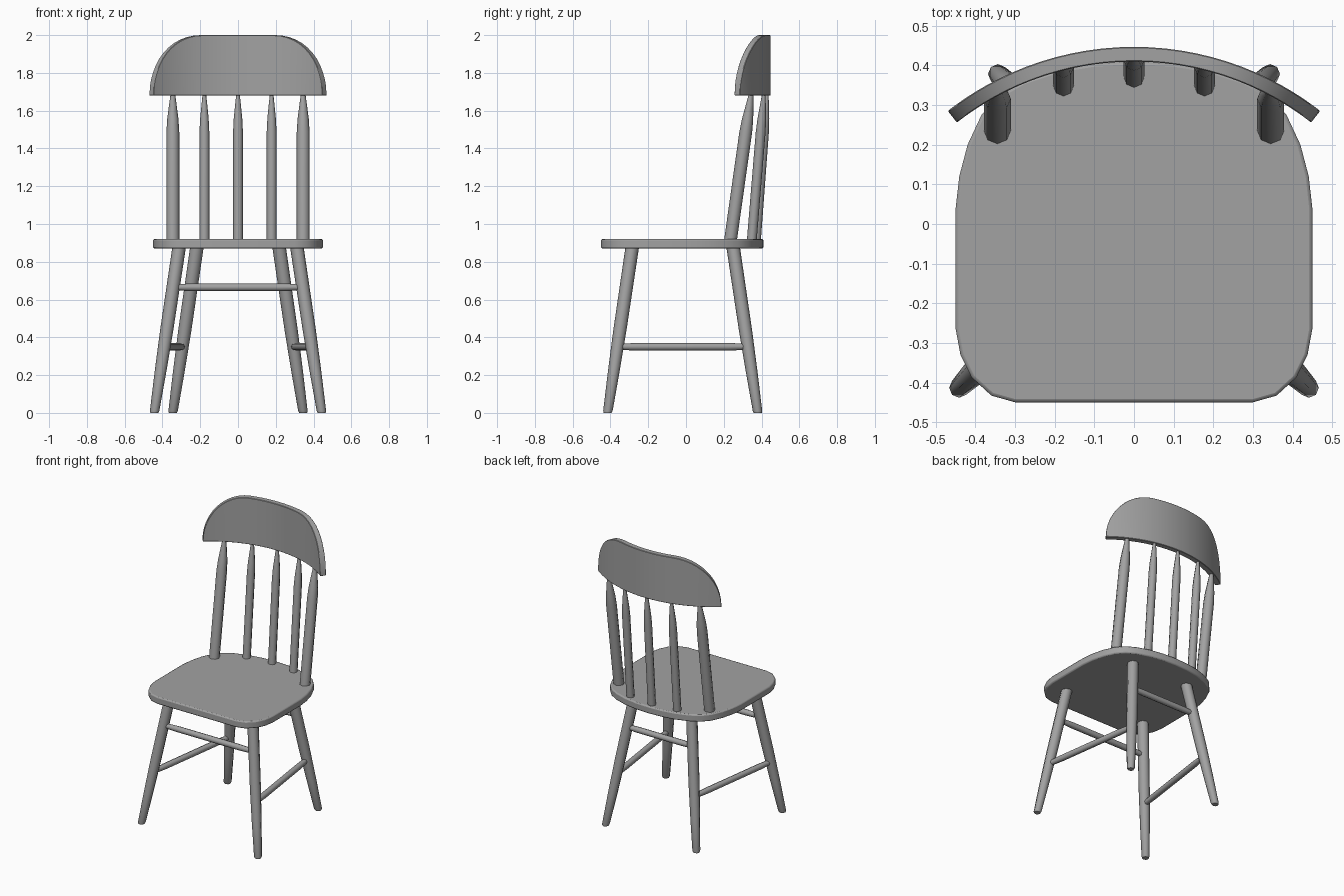
import bpy
import bmesh
import math
from mathutils import Vector

cube = bpy.data.objects.get("Cube")
if cube:
    bpy.data.objects.remove(cube, do_unlink=True)

# One painted-wood colour for the whole chair
wood = bpy.data.materials.new("grey_wood")
wood.use_nodes = True
GREY = (0.36, 0.36, 0.36, 1)
wood.diffuse_color = GREY
wood.node_tree.nodes["Principled BSDF"].inputs["Base Color"].default_value = GREY


def finish(name, bm, bevel=0, segments=2):
    """Turn a bmesh into a smooth-shaded object with optional bevel."""
    bmesh.ops.recalc_face_normals(bm, faces=bm.faces)
    mesh = bpy.data.meshes.new(name)
    bm.to_mesh(mesh)
    bm.free()
    mesh.materials.append(wood)
    obj = bpy.data.objects.new(name, mesh)
    bpy.context.collection.objects.link(obj)
    if bevel:
        mod = obj.modifiers.new("soft_edge", "BEVEL")
        mod.width = bevel
        mod.segments = segments
        mod.limit_method = "ANGLE"
        mod.angle_limit = math.radians(50)
    bpy.ops.object.select_all(action="DESELECT")
    obj.select_set(True)
    bpy.context.view_layer.objects.active = obj
    bpy.ops.object.shade_smooth_by_angle(angle=math.radians(50))
    return obj


def turned_rod(name, start, end, profile, level=True, sides=8):
    """Rod from start to end; profile lists (fraction, radius).
    Level rods keep horizontal rings so their ends sit flat."""
    start, end = Vector(start), Vector(end)
    axis = end - start
    if level:
        u, v = Vector((1, 0, 0)), Vector((0, 1, 0))
    else:
        u = axis.cross(Vector((0, 0, 1))).normalized()
        v = axis.cross(u).normalized()
    bm = bmesh.new()
    rings = []
    for t, r in profile:
        centre = start + axis * t
        angles = [math.tau * i / sides for i in range(sides)]
        rings.append([bm.verts.new(centre + u * r * math.cos(a) + v * r * math.sin(a))
                      for a in angles])
    for a, b in zip(rings, rings[1:]):
        for i in range(sides):
            j = (i + 1) % sides
            bm.faces.new((a[i], a[j], b[j], b[i]))
    bm.faces.new(rings[0])
    bm.faces.new(rings[-1])
    return finish(name, bm)


# Seat: half outline mirrored, then extruded
half = [(0.30, -0.45), (0.36, -0.433), (0.41, -0.387), (0.438, -0.33), (0.45, -0.265),
        (0.45, 0.04), (0.441, 0.12), (0.42, 0.20), (0.385, 0.275), (0.34, 0.325),
        (0.28, 0.36), (0.19, 0.39), (0.10, 0.405)]
outline = half + [(0, 0.41)] + [(-x, y) for x, y in reversed(half)]
bm = bmesh.new()
face = bm.faces.new([bm.verts.new((x, y, 0.87)) for x, y in outline])
top = bmesh.ops.extrude_face_region(bm, geom=[face])["geom"]
bmesh.ops.translate(bm, vec=(0, 0, 0.05),
                    verts=[g for g in top if isinstance(g, bmesh.types.BMVert)])
finish("seat", bm, bevel=0.008)

# Legs: splayed and tapering towards the foot
LEG_TOP = 0.875
LEG_PROFILE = [(0, 0.021), (0.012, 0.025), (0.25, 0.031), (0.5, 0.035), (1, 0.036)]
LEGS = {"front": (Vector((0.443, -0.415, 0)), Vector((0.312, -0.285, LEG_TOP))),
        "back": (Vector((0.345, 0.38, 0)), Vector((0.218, 0.25, LEG_TOP)))}


def leg_point(end, side, z):
    foot, head = LEGS[end]
    p = foot.lerp(head, z / LEG_TOP)
    return Vector((p.x * side, p.y, p.z))


STRETCHER = [(0, 0.016), (0.15, 0.02), (0.85, 0.02), (1, 0.016)]
for side, label in ((1, "left"), (-1, "right")):
    for end in LEGS:
        turned_rod(f"{end}_{label}_leg", leg_point(end, side, 0),
                   leg_point(end, side, LEG_TOP), LEG_PROFILE)
    turned_rod(f"{label}_stretcher", leg_point("front", side, 0.35),
               leg_point("back", side, 0.35), STRETCHER, level=False)
for end in LEGS:
    turned_rod(f"{end}_stretcher", leg_point(end, -1, 0.665),
               leg_point(end, 1, 0.665), STRETCHER, level=False)

# Spindles: x, base y, top y, radius
SPINDLES = [("centre", 0, 0.37, 0.428, 0.026), ("inner", 0.178, 0.348, 0.412, 0.026),
            ("outer", 0.345, 0.235, 0.345, 0.034)]
for label, x, y0, y1, r in SPINDLES:
    for side in ((1, -1) if x else (1,)):
        name = label + ("_left" if side > 0 else "_right") * bool(x) + "_spindle"
        turned_rod(name, (x * side, y0, 0.91), (x * side, y1, 1.69),
                   [(0, r), (0.74, r), (0.83, r * 0.87), (0.92, r * 0.6), (1, r * 0.35)])

# Backrest: curved board with flat top and elliptical shoulders
R_OUT, R_IN, CENTRE_Y, BOTTOM, HEIGHT = 0.763, 0.726, -0.316, 1.68, 0.32
END, FLAT, STEPS = math.radians(38), math.radians(15), 12
angles = [FLAT * i / 5 for i in range(5)]
angles += [FLAT + (END - FLAT) * math.sin(math.pi / 2 * i / STEPS) for i in range(STEPS + 1)]
angles = [-a for a in reversed(angles[1:])] + angles
bm = bmesh.new()
columns = []
for a in angles:
    k = max(0, (abs(a) - FLAT) / (END - FLAT))
    z_top = BOTTOM + max(0.012, HEIGHT * math.sqrt(max(0, 1 - k * k)))
    columns.append([bm.verts.new((r * math.sin(a), CENTRE_Y + r * math.cos(a), z))
                    for r, z in ((R_IN, BOTTOM), (R_OUT, BOTTOM), (R_OUT, z_top), (R_IN, z_top))])
for a, b in zip(columns, columns[1:]):
    for i in range(4):
        j = (i + 1) % 4
        bm.faces.new((a[i], a[j], b[j], b[i]))
bm.faces.new(columns[0])
bm.faces.new(columns[-1])
finish("backrest", bm, bevel=0.003, segments=1)
